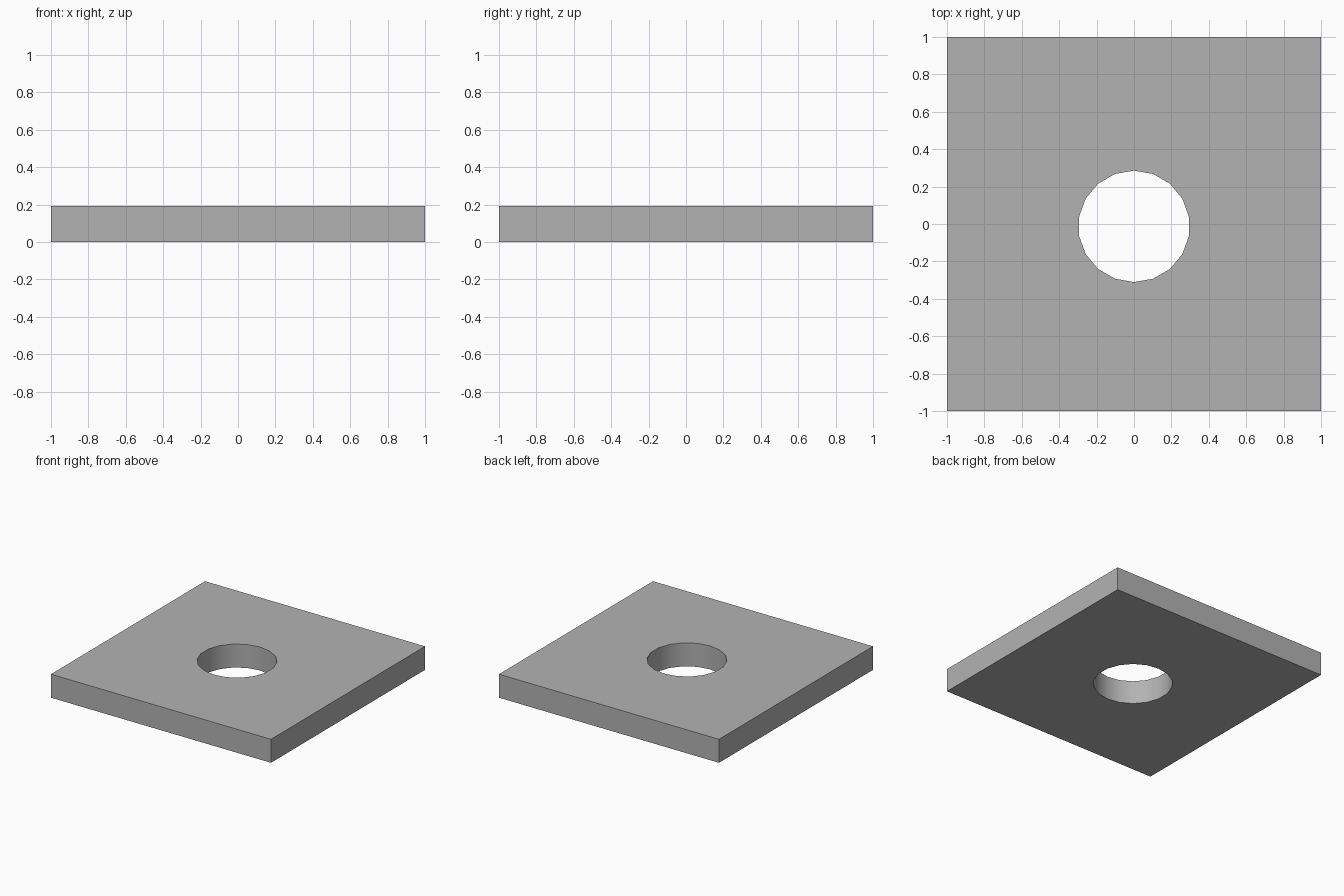
import bpy, math

if "Cube" in bpy.data.objects:
    bpy.data.objects.remove(bpy.data.objects["Cube"])

T = 0.193          # plate thickness
HOLE_Y = -0.0125   # hole sits slightly off centre

# Square plate
bpy.ops.mesh.primitive_cube_add(size=1, location=(0, 0, T / 2))
plate = bpy.context.object
plate.name = "square_plate"
plate.scale = (2, 2, T)
bpy.ops.object.transform_apply(location=True, rotation=False, scale=True)

# 18-sided hole cutter, with a corner on the y axis
bpy.ops.mesh.primitive_cylinder_add(vertices=18, radius=0.298, depth=1,
                                    location=(0, HOLE_Y, T / 2))
cutter = bpy.context.object
cutter.name = "hole_cutter"
cutter.hide_render = True

# Cut the hole through the plate
cut = plate.modifiers.new("hole", 'BOOLEAN')
cut.operation = 'DIFFERENCE'
cut.solver = 'EXACT'
cut.object = cutter
bpy.ops.object.select_all(action='DESELECT')
plate.select_set(True)
bpy.context.view_layer.objects.active = plate
bpy.ops.object.modifier_apply(modifier=cut.name)
bpy.data.objects.remove(cutter)

# Smooth hole wall, sharp rims and corners
bpy.ops.object.shade_smooth_by_angle(angle=math.radians(30))

# Dark grey finish
grey = bpy.data.materials.new("dark_grey")
grey.diffuse_color = (0.45, 0.45, 0.45, 1)
grey.use_nodes = True
grey.node_tree.nodes["Principled BSDF"].inputs["Base Color"].default_value = grey.diffuse_color
plate.data.materials.clear()
plate.data.materials.append(grey)
